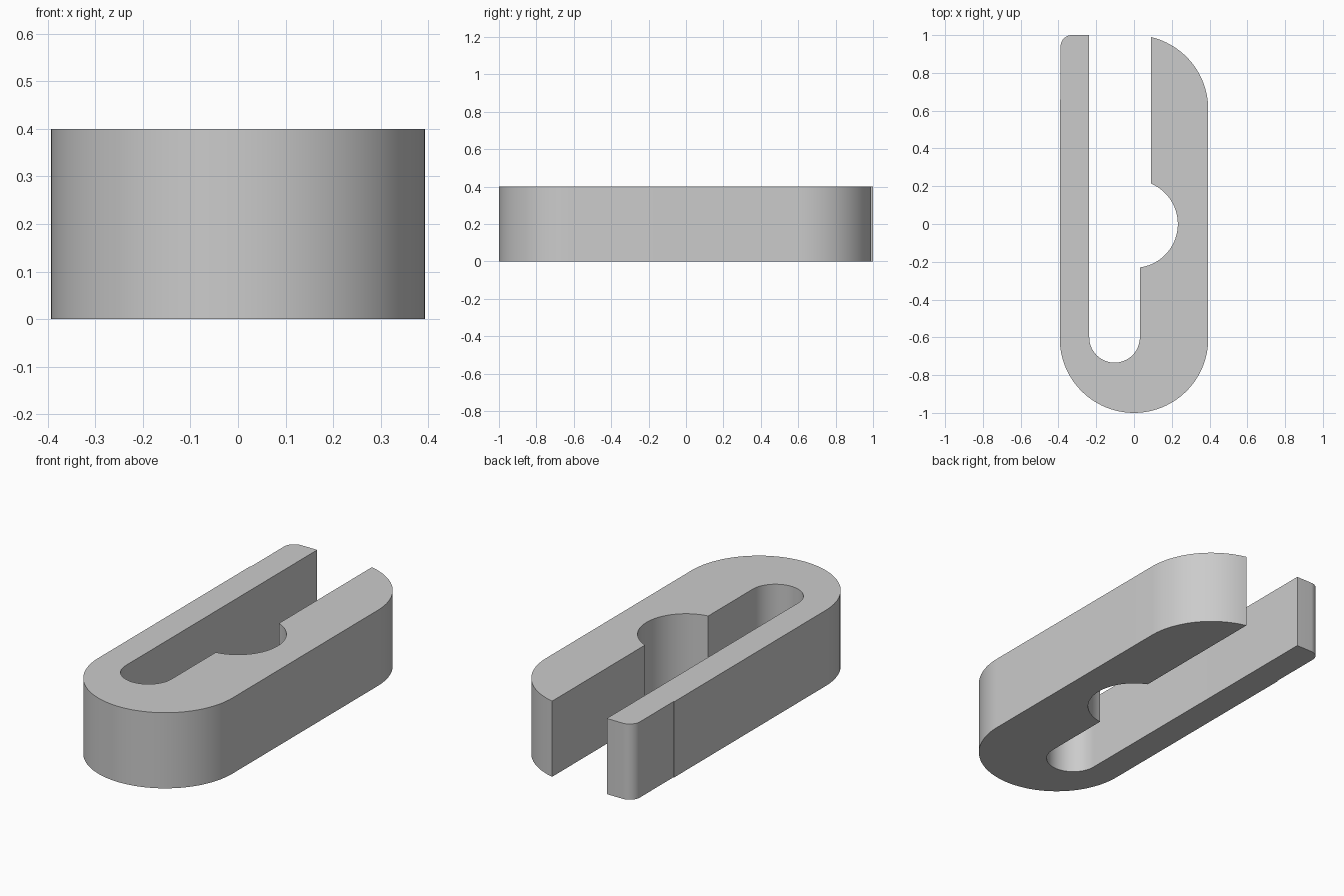
import bpy
import bmesh
from math import cos, sin, radians, sqrt, asin, degrees

default = bpy.data.objects.get("Cube")
if default:
    bpy.data.objects.remove(default, do_unlink=True)

HEIGHT = 0.40
R_OUT, Y_END = 0.393, 0.607      # rounded outer ends
R_HOLE = 0.232                   # round notch in the thick arm
R_SLOT, X_SLOT, Y_SLOT = 0.134, -0.103, -0.60
X_MOUTH = 0.09                   # inner edge of the thick arm near the opening
R_TIP = 0.06                     # rounded corner of the thin arm
X_TIP = -0.389


def arc(cx, cy, r, start, end, steps):
    """Points on a circle arc, angles in degrees."""
    angles = [radians(start + (end - start) * i / steps) for i in range(steps + 1)]
    return [(cx + r * cos(a), cy + r * sin(a)) for a in angles]


x_slot_right = X_SLOT + R_SLOT
mouth_angle = degrees(asin(sqrt(R_OUT**2 - X_MOUTH**2) / R_OUT))
notch_top = degrees(asin(sqrt(R_HOLE**2 - X_MOUTH**2) / R_HOLE))
notch_bottom = -degrees(asin(sqrt(R_HOLE**2 - x_slot_right**2) / R_HOLE))

# Outline, counter-clockwise
outline = arc(0, -Y_END, R_OUT, 180, 360, 48)                      # closed front end
outline += arc(0, Y_END, R_OUT, 0, mouth_angle, 24)                # thick arm end
outline += arc(0, 0, R_HOLE, notch_top, notch_bottom, 36)          # round notch
outline += arc(X_SLOT, Y_SLOT, R_SLOT, 0, -180, 32)                # slot end
outline += [(X_SLOT - R_SLOT, 1.0)]                                # thin arm tip
outline += arc(X_TIP + R_TIP, 1.0 - R_TIP, R_TIP, 90, 180, 12)
outline += [(X_TIP, 0.66), (-R_OUT, 0.66)]                         # small side step

# Extrude the outline into the clip
bm = bmesh.new()
base = bm.faces.new([bm.verts.new((x, y, 0)) for x, y in outline])
top = bmesh.ops.extrude_face_region(bm, geom=[base], use_keep_orig=True)["geom"]
bmesh.ops.translate(bm, verts=[v for v in top if isinstance(v, bmesh.types.BMVert)],
                    vec=(0, 0, HEIGHT))
bmesh.ops.recalc_face_normals(bm, faces=bm.faces)
mesh = bpy.data.meshes.new("slotted_clip")
bm.to_mesh(mesh)
bm.free()

clip = bpy.data.objects.new("slotted_clip", mesh)
bpy.context.collection.objects.link(clip)

# Plain grey
grey = bpy.data.materials.new("light_grey")
grey.use_nodes = True
color = (0.6, 0.6, 0.6, 1)
grey.diffuse_color = color
grey.node_tree.nodes["Principled BSDF"].inputs["Base Color"].default_value = color
mesh.materials.append(grey)

# Smooth walls, sharp rims
bpy.ops.object.select_all(action="DESELECT")
clip.select_set(True)
bpy.context.view_layer.objects.active = clip
bpy.ops.object.shade_smooth_by_angle(angle=radians(30))
